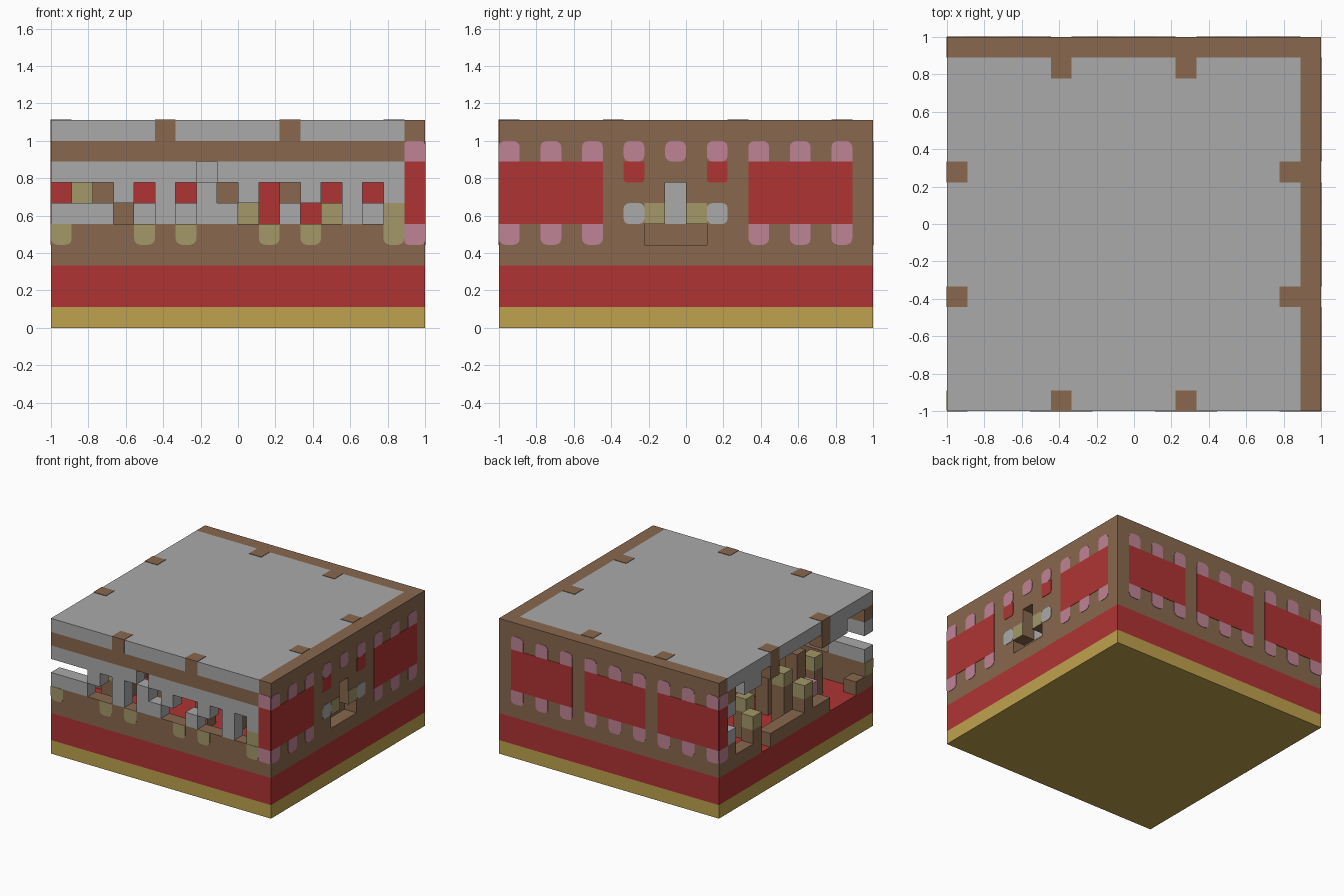
import bpy, bmesh, math
from mathutils import Vector

cube = bpy.data.objects.get("Cube")
if cube:
    bpy.data.objects.remove(cube, do_unlink=True)

U = 1 / 9   # one block of the grid; the room is 18 x 18 x 10 blocks


def material(name, r, g, b):
    m = bpy.data.materials.new(name)
    m.use_nodes = True
    m.diffuse_color = (r, g, b, 1)
    m.node_tree.nodes["Principled BSDF"].inputs["Base Color"].default_value = (r, g, b, 1)
    return m


BROWN = material("brown_wood", .25, .14, .077)
GRAY = material("gray_stone", .40, .40, .40)
RED = material("red_panel", .43, .034, .034)
GOLD = material("gold_base", .52, .36, .076)
PINK = material("pink_trim", .52, .23, .30)
OLIVE = material("olive_trim", .37, .31, .14)


def finish(name, bm, mat):
    bmesh.ops.recalc_face_normals(bm, faces=bm.faces)
    for v in bm.verts:
        v.co = Vector((v.co.x * U - 1, v.co.y * U - 1, v.co.z * U))
    mesh = bpy.data.meshes.new(name)
    bm.to_mesh(mesh)
    bm.free()
    mesh.materials.append(mat)
    ob = bpy.data.objects.new(name, mesh)
    bpy.context.collection.objects.link(ob)


def box(name, lo, hi, mat):
    """Box between two corners given in blocks."""
    bm = bmesh.new()
    bmesh.ops.create_cube(bm, size=1)
    for v in bm.verts:
        v.co = [(a if c < 0 else b) for c, a, b in zip(v.co, lo, hi)]
    finish(name, bm, mat)


PLACE = {
    "right": lambda a, b, d: (18 + d, a, b),
    "back": lambda a, b, d: (a, 18 + d, b),
    "open_side": lambda a, b, d: (-d, a, b),
    "front": lambda a, b, d: (a, -d, b),
}


def plate(name, side, a0, b0, a1, b1, mat, low=0, high=0):
    """Thin painted plate with optional rounded lower or upper corners."""
    pts = []
    for ca, cb, r, sa, sb, start in ((a0, b0, low, 1, 1, 180), (a1, b0, low, -1, 1, 270),
                                     (a1, b1, high, -1, -1, 0), (a0, b1, high, 1, -1, 90)):
        for step in range(4 if r else 1):
            t = math.radians(start + 30 * step)
            pts.append((ca + r * sa + r * math.cos(t) if r else ca,
                        cb + r * sb + r * math.sin(t) if r else cb))
    bm = bmesh.new()
    face = bm.faces.new([bm.verts.new(PLACE[side](a, b, -.02)) for a, b in pts])
    out = bmesh.ops.extrude_face_region(bm, geom=[face])
    shift = Vector(PLACE[side](0, 0, .05)) - Vector(PLACE[side](0, 0, 0))
    bmesh.ops.translate(bm, vec=shift,
                        verts=[g for g in out["geom"] if isinstance(g, bmesh.types.BMVert)])
    finish(name, bm, mat)


def pattern_row(name, row, j, k):
    """Row of blocks along x; dots are openings."""
    kinds = {"#": GRAY, "O": OLIVE}
    i = 0
    while i < len(row):
        end = i
        while end < len(row) and row[end] == row[i]:
            end += 1
        if row[i] in kinds:
            box(name, (i, j, k), (end, j + 1, k + 1), kinds[row[i]])
        i = end


# Base and floor
box("base", (0, 0, 0), (18, 18, 1), GOLD)
box("floor", (0, 0, 1), (18, 18, 3), RED)

# Outer walls, the right one with a doorway
box("back_wall", (0, 17, 3), (18, 18, 10), BROWN)
box("right_wall_foot", (17, 0, 3), (18, 17, 4), BROWN)
box("right_wall_head", (17, 0, 7), (18, 17, 10), BROWN)
for j0, j1, k0, k1 in ((0, 7, 4, 5), (10, 17, 4, 5), (0, 8, 5, 7), (9, 17, 5, 7)):
    box("right_wall_side", (17, j0, k0), (18, j1, k1), BROWN)

# Windows with pink trim blocks
for side in ("right", "back"):
    for start in (0, 6, 12):
        door = side == "right" and start == 6
        if not door:
            plate("window", side, start, 5, start + 5, 8, RED)
        for s in (start, start + 2, start + 4):
            plate("upper_trim", side, s, 8, s + 1, 9, PINK, .3 if door else 0, .3)
            if not door:
                plate("lower_trim", side, s, 4, s + 1, 5, PINK, .3, 0)

# Doorway details
for j in (6, 10):
    plate("door_red_mark", "right", j, 7, j + 1, 8, RED, .15, 0)
    plate("door_gray_mark", "right", j, 5, j + 1, 6, GRAY, .25, .25)
for j in (7, 9):
    plate("door_olive_mark", "right", j, 5, j + 1, 6, OLIVE)

# Coloured ends of the cut walls
for side in ("front", "open_side"):
    plate("wall_end_window", side, 17, 5, 18, 8, RED)
    plate("wall_end_upper_trim", side, 17, 8, 18, 9, PINK, 0, .2)
    plate("wall_end_lower_trim", side, 17, 4, 18, 5, PINK, .2, 0)

# Inner lining of the two solid walls
for k0, k1, mat in ((3, 5, BROWN), (8, 9, BROWN)):
    box("back_lining", (0, 16, k0), (17, 17, k1), mat)
    box("right_lining", (16, 1, k0), (17, 16, k1), mat)
box("right_lining_gray", (16, 1, 5), (17, 16, 8), GRAY)
for k, row in ((5, "##########.#.####"), (6, ".###.#.###.##.#.#"), (7, "#" * 17)):
    pattern_row("back_lining_gray", row, 16, k)
for s in (0, 4, 6, 10, 12, 13, 15):
    box("inner_window", (s, 16.95, 5), (s + 1, 17.02, 8), RED)

# Front lining with its ragged opening
box("front_sill", (0, 0, 3), (17, 1, 5), BROWN)
box("front_beam", (0, 0, 8), (17, 1, 9), BROWN)
for k, row in ((5, "###..#.##..#..#.O"), (6, "...#.#.#.#..#.#.#"), (7, "#######.#########")):
    pattern_row("front_lining", row, 0, k)
for s in (0, 4, 6, 10, 12, 16):
    plate("front_olive_mark", "front", s, 4, s + 1, 5, OLIVE, .3, 0)
box("front_sill_end", (-.03, .02, 4), (0, 1, 5), OLIVE)

# Ceiling with short beam ends
box("ceiling", (0, 0, 9), (17, 17, 10), GRAY)
E = .03
for s in (5, 11):
    box("front_beam_end", (s, -E, 9), (s + 1, 1, 10 + E), BROWN)
    box("open_side_beam_end", (-E, s, 8), (1, s + 1, 10 + E), BROWN)
    box("back_beam_end", (s, 16, 9), (s + 1, 17, 10 + E), BROWN)
    box("right_beam_end", (16, s, 9), (17, s + 1, 10 + E), BROWN)
for j in (3, 13):
    box("open_side_hanging_block", (0, j, 8), (1, j + 2, 9), GRAY)

# Low remains of the open side
for j0, j1 in ((1, 2), (5, 12), (14, 17)):
    box("open_side_bench", (0, j0, 3), (1, j1, 4), BROWN)

# Interior posts with olive caps
for i, j, top in ((0, 13, 5), (0, 7, 5), (1, 8, 6), (2, 3, 5), (2, 11, 5),
                  (5, 5, 5), (7, 9, 5), (9, 4, 5), (13, 6, 5)):
    box("post", (i, j, 3), (i + 1, j + 1, top), BROWN)
    box("post_cap", (i, j, top), (i + 1, j + 1, top + 1), OLIVE)
for i, j, top in ((2, 5, 7), (3, 7, 6), (8, 7, 7), (11, 5, 7)):
    box("tall_post", (i, j, 3), (i + 1, j + 1, top), BROWN)
box("pink_seat", (1, 5, 3), (2, 6, 5), PINK)
